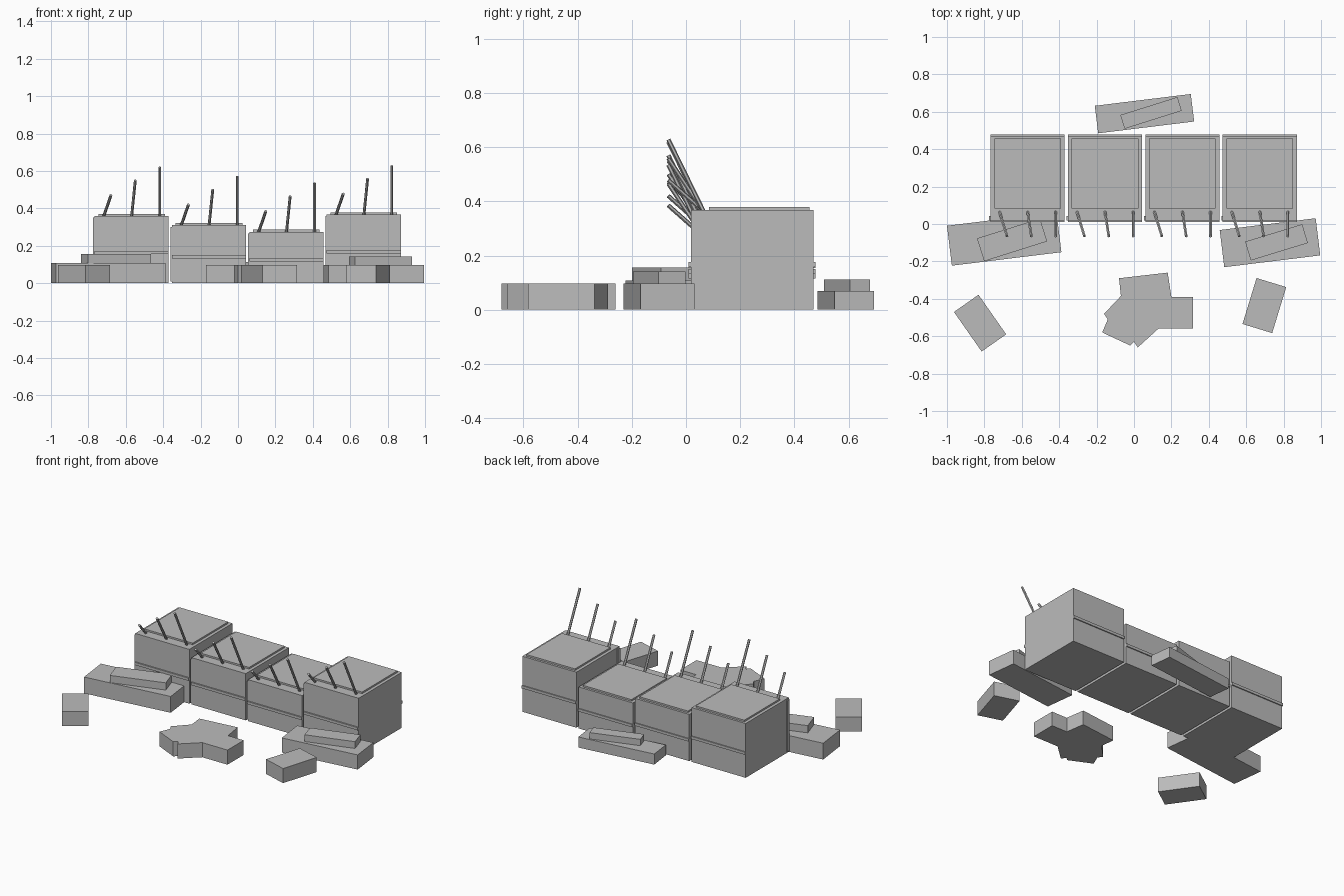
import bpy, bmesh, math
from mathutils import Matrix, Vector

cube = bpy.data.objects.get("Cube")
if cube:
    bpy.data.objects.remove(cube, do_unlink=True)

concrete = bpy.data.materials.new("concrete grey")
concrete.use_nodes = True
GREY = (0.5, 0.5, 0.5, 1)
concrete.diffuse_color = GREY
concrete.node_tree.nodes["Principled BSDF"].inputs["Base Color"].default_value = GREY


def finish(name, bm):
    bmesh.ops.recalc_face_normals(bm, faces=bm.faces)
    mesh = bpy.data.meshes.new(name)
    bm.to_mesh(mesh)
    bm.free()
    mesh.materials.append(concrete)
    obj = bpy.data.objects.new(name, mesh)
    bpy.context.collection.objects.link(obj)
    return obj


def box(name, x, y, z0, z1, width, depth, turn=0):
    """Box by plan centre, bottom and top heights, plan size and turn in degrees."""
    bm = bmesh.new()
    place = (Matrix.Translation((x, y, (z0 + z1) / 2))
             @ Matrix.Rotation(math.radians(turn), 4, 'Z')
             @ Matrix.Diagonal((width, depth, z1 - z0, 1)))
    bmesh.ops.create_cube(bm, size=1, matrix=place)
    return finish(name, bm)


def rod(name, start, end, radius):
    start, end = Vector(start), Vector(end)
    axis = end - start
    bm = bmesh.new()
    place = (Matrix.Translation((start + end) / 2)
             @ axis.to_track_quat('Z', 'Y').to_matrix().to_4x4())
    bmesh.ops.create_cone(bm, cap_ends=True, segments=6, radius1=radius,
                          radius2=radius, depth=axis.length, matrix=place)
    return finish(name, bm)


def prism(name, outline, height):
    bm = bmesh.new()
    face = bm.faces.new([bm.verts.new((x, y, 0)) for x, y in outline])
    top = bmesh.ops.extrude_face_region(bm, geom=[face], use_keep_orig=True)
    moved = [v for v in top["geom"] if isinstance(v, bmesh.types.BMVert)]
    bmesh.ops.translate(bm, verts=moved, vec=(0, 0, height))
    return finish(name, bm)


# Row of broken wall blocks, each with cap, seam band, corner strip and bars
BARS = [(-0.15, -0.11, 0.11), (0, 0.02, 0.19), (0.15, 0.15, 0.26)]
for i, height in enumerate((0.36, 0.31, 0.275, 0.368)):
    x = -0.569 + 0.414 * i
    box(f"wall_block_{i}", x, 0.245, 0, height, 0.397, 0.452)
    box(f"block_cap_{i}", x, 0.27, height, height + 0.011, 0.356, 0.372)
    seam = 0.455 * height
    box(f"seam_band_{i}", x, 0.244, seam - 0.009, seam + 0.009, 0.397, 0.468)
    box(f"corner_strip_{i}", x - 0.2, 0.031, 0.01, height - 0.01, 0.01, 0.024)
    for j, (base, tip, rise) in enumerate(BARS):
        rod(f"reinforcing_bar_{i}_{j}", (x + base, 0.065, height - 0.005),
            (x + tip, -0.065, height + rise), 0.008)

# Fallen slabs, each carrying a smaller slab
SLABS = [
    ("left", (-0.694, -0.08, 0, 0.108, 0.59, 0.215, 7),
     (-0.652, -0.085, 0.108, 0.156, 0.353, 0.128, 17.5)),
    ("right", (0.727, -0.1, 0, 0.097, 0.517, 0.2, 7),
     (0.762, -0.098, 0.097, 0.142, 0.319, 0.105, 17)),
    ("back", (0.056, 0.59, 0, 0.07, 0.517, 0.148, 7),
     (0.091, 0.594, 0.07, 0.112, 0.32, 0.077, 17.5)),
]
for side, lower, upper in SLABS:
    box(f"{side}_lower_slab", *lower)
    box(f"{side}_upper_slab", *upper)

# Loose rubble in front
box("left_rubble_chunk", -0.823, -0.53, 0, 0.097, 0.16, 0.258, 35)
box("right_rubble_chunk", 0.697, -0.436, 0, 0.097, 0.166, 0.257, -17)
prism("centre_rubble_heap", [
    (-0.08, -0.29), (0.18, -0.26), (0.2, -0.39), (0.315, -0.39),
    (0.315, -0.56), (0.13, -0.56), (0.02, -0.66), (0, -0.63),
    (-0.02, -0.65), (-0.17, -0.58), (-0.14, -0.51), (-0.16, -0.48),
    (-0.07, -0.385)], 0.097)
